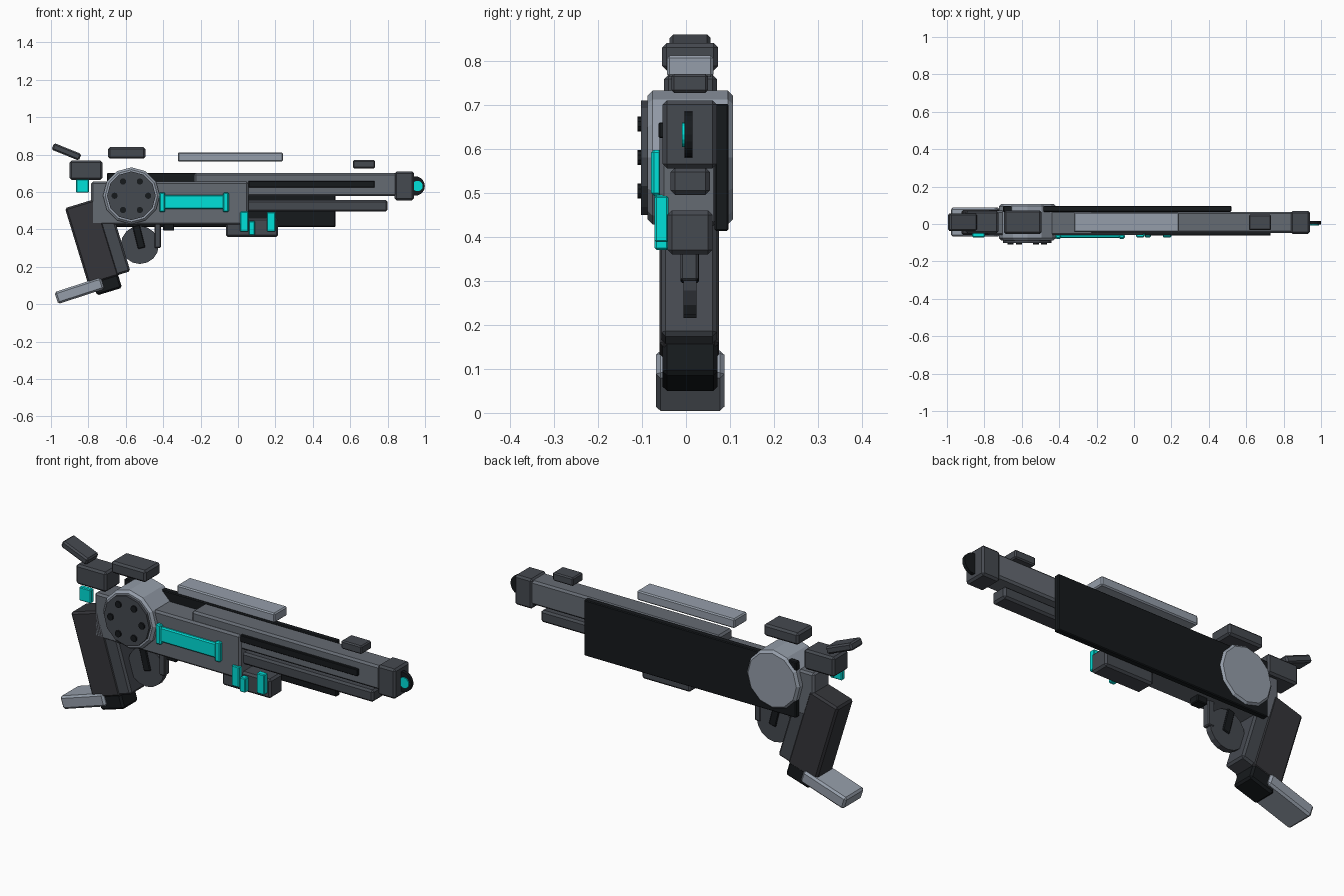
import bpy, math


def material(name, rgb):
    m = bpy.data.materials.new(name)
    m.diffuse_color = (*rgb, 1)
    return m


LIGHT = material("light_steel", (0.30, 0.34, 0.40))
STEEL = material("steel", (0.13, 0.145, 0.17))
DARK = material("dark_steel", (0.06, 0.067, 0.08))
GRIP = material("grip_grey", (0.035, 0.036, 0.042))
BLACK = material("black", (0.008, 0.01, 0.012))
CYAN = material("cyan_glow", (0.0, 0.75, 0.70))


def finish(o, name, mat, bevel):
    o.name = name
    o.data.materials.append(mat)
    if bevel:
        b = o.modifiers.new("edge_bevel", 'BEVEL')
        b.width, b.segments = bevel, 1
        b.limit_method, b.angle_limit = 'ANGLE', math.radians(40)
    return o


def tilted(name, x, z, w, h, y, deg, mat, bevel=0.01):
    """Box centred at x, z with size w, h, spanning y, turned about the y axis."""
    bpy.ops.mesh.primitive_cube_add(size=1, location=(x, sum(y) / 2, z),
                                    rotation=(0, math.radians(deg), 0))
    o = bpy.context.object
    o.scale = (w, y[1] - y[0], h)
    bpy.ops.object.transform_apply(location=False, rotation=False, scale=True)
    return finish(o, name, mat, bevel)


def box(name, x, y, z, mat, bevel=0.01):
    return tilted(name, sum(x) / 2, sum(z) / 2, x[1] - x[0], z[1] - z[0], y, 0, mat, bevel)


def disc(name, x, z, r, y, sides, mat, bevel=0.0):
    """Flat-sided cylinder along y."""
    bpy.ops.mesh.primitive_cylinder_add(vertices=sides, radius=r, depth=y[1] - y[0],
                                        location=(x, sum(y) / 2, z),
                                        rotation=(math.pi / 2, 0, 0))
    return finish(bpy.context.object, name, mat, bevel)


# receiver, barrels and back panel
box("receiver", (-0.785, 0.055), (-0.06, 0.072), (0.425, 0.655), STEEL)
box("upper_barrel", (-0.235, 0.85), (-0.048, 0.065), (0.578, 0.702), STEEL)
box("lower_barrel", (0.03, 0.80), (-0.035, 0.054), (0.495, 0.557), DARK)
box("barrel_slot", (0.055, 0.73), (-0.062, -0.045), (0.624, 0.66), BLACK, 0.003)
box("back_panel", (-0.70, 0.52), (0.065, 0.097), (0.413, 0.702), BLACK, 0.004)

# muzzle
box("muzzle_block", (0.838, 0.94), (-0.053, 0.07), (0.555, 0.71), DARK)
disc("muzzle_ring", 0.947, 0.632, 0.052, (-0.003, 0.015), 20, BLACK)
disc("muzzle_glow", 0.96, 0.632, 0.028, (-0.009, 0.002), 16, CYAN)

# rotary drum with six chambers
disc("drum", -0.57, 0.58, 0.152, (-0.088, 0.107), 12, LIGHT, 0.012)
disc("drum_face", -0.57, 0.58, 0.13, (-0.102, -0.08), 12, DARK)
for i in range(6):
    a = i * math.pi / 3
    disc(f"chamber_{i + 1}", -0.57 + 0.09 * math.cos(a), 0.58 + 0.088 * math.sin(a),
         0.017, (-0.11, -0.095), 10, BLACK)

# glowing energy cell on the front side
box("energy_cell", (-0.40, -0.06), (-0.075, -0.055), (0.508, 0.585), CYAN, 0.006)
for i, x in enumerate((-0.405, -0.065)):
    box(f"cell_cap_{i + 1}", (x - 0.016, x + 0.016), (-0.079, -0.055), (0.493, 0.597), CYAN, 0.006)

# foregrip block with cyan tabs
box("under_block", (-0.065, 0.215), (-0.042, 0.06), (0.36, 0.46), DARK)
for i, (x, z) in enumerate((((0.012, 0.055), (0.388, 0.495)),
                            ((0.058, 0.09), (0.37, 0.445)),
                            ((0.155, 0.20), (0.388, 0.493)))):
    box(f"under_tab_{i + 1}", x, (-0.071, -0.04), z, CYAN, 0.004)
box("release_catch", (-0.40, -0.342), (-0.02, 0.035), (0.393, 0.44), BLACK, 0.004)

# handle
tilted("grip", -0.78, 0.333, 0.172, 0.43, (-0.06, 0.075), -17, GRIP)
tilted("grip_front_strap", -0.67, 0.315, 0.10, 0.32, (-0.056, 0.07), -17, DARK)
tilted("grip_base", -0.703, 0.12, 0.14, 0.11, (-0.053, 0.072), -17, BLACK)
tilted("grip_heel", -0.848, 0.073, 0.26, 0.066, (-0.068, 0.087), -18, LIGHT)

# trigger group
disc("trigger_guard", -0.525, 0.317, 0.102, (-0.006, 0.024), 16, DARK)
box("guard_front", (-0.447, -0.413), (-0.013, 0.028), (0.30, 0.44), DARK, 0.005)
tilted("trigger", -0.53, 0.36, 0.04, 0.125, (-0.013, 0.03), -14, BLACK, 0.004)

# hammer and sights
box("hammer_block", (-0.90, -0.725), (-0.05, 0.07), (0.665, 0.768), DARK)
tilted("hammer", -0.917, 0.815, 0.158, 0.038, (-0.037, 0.056), 22, DARK, 0.008)
box("hammer_glow", (-0.865, -0.797), (-0.071, -0.045), (0.597, 0.668), CYAN, 0.004)
box("drum_cover", (-0.695, -0.495), (-0.054, 0.073), (0.778, 0.84), DARK)
box("top_rail", (-0.322, 0.24), (-0.043, 0.062), (0.763, 0.812), LIGHT, 0.006)
box("front_sight", (0.615, 0.733), (-0.033, 0.05), (0.727, 0.77), DARK, 0.006)
